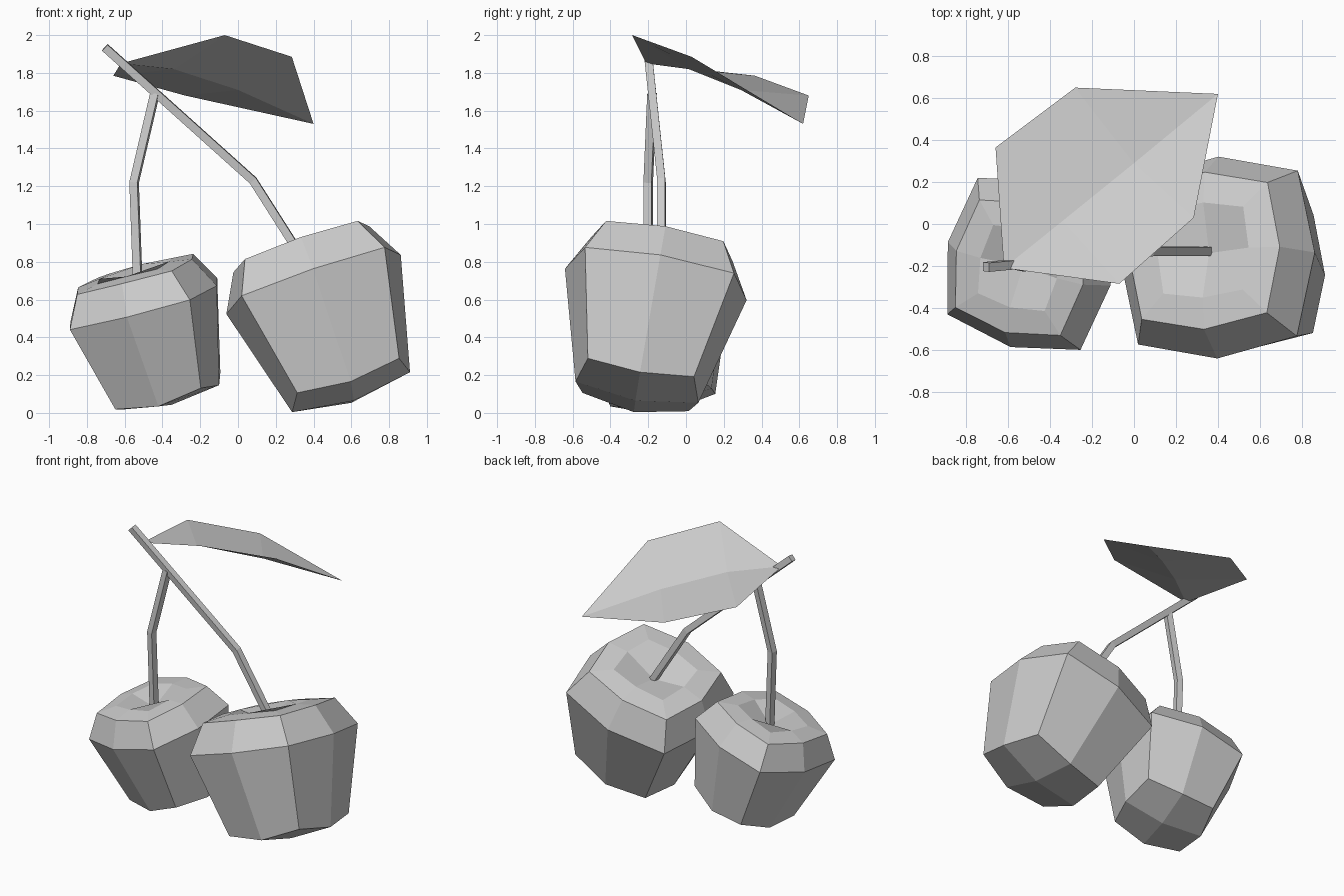
import bpy, bmesh
from math import sin, cos, radians
from mathutils import Vector, Matrix

if "Cube" in bpy.data.objects:
    bpy.data.objects.remove(bpy.data.objects["Cube"])


def make_object(name, verts, faces):
    mesh = bpy.data.meshes.new(name)
    mesh.from_pydata([tuple(v) for v in verts], [], faces)
    bm = bmesh.new()
    bm.from_mesh(mesh)
    bmesh.ops.recalc_face_normals(bm, faces=bm.faces)
    bm.to_mesh(mesh)
    bm.free()
    obj = bpy.data.objects.new(name, mesh)
    bpy.context.collection.objects.link(obj)
    return obj


# Rounded-square rings: corner half-width, side-middle half-width, height, middle height
RINGS = [
    (0.285, 0.33, -0.57, -0.612),
    (0.40, 0.488, 0.0, 0.0),
    (0.315, 0.38, 0.195, 0.20),
    (0.20, 0.23, 0.215, 0.22),
]
BOTTOM, DIMPLE = -0.66, 0.13
DIRS = [(-1, -1), (0, -1), (1, -1), (1, 0), (1, 1), (0, 1), (-1, 1), (-1, 0)]


def cherry(name, center, x_axis, z_axis, size):
    verts, faces = [], []
    for corner, middle, h, mid_h in RINGS:
        for x, y in DIRS:
            is_corner = x * y != 0
            r = corner if is_corner else middle
            verts.append(Vector((x * r, y * r, h if is_corner else mid_h)))
    for k in range(len(RINGS) - 1):
        for i in range(8):
            j = (i + 1) % 8
            faces.append((8 * k + i, 8 * k + j, 8 * k + 8 + j, 8 * k + 8 + i))
    # Bottom and stem dimple: four quads round a centre point
    for base, h in ((0, BOTTOM), (8 * (len(RINGS) - 1), DIMPLE)):
        c = len(verts)
        verts.append(Vector((0, 0, h)))
        for i in (0, 2, 4, 6):
            faces.append((base + (i - 1) % 8, base + i, base + i + 1, c))
    # Tilted frame of this cherry
    z = Vector(z_axis).normalized()
    y = z.cross(Vector(x_axis)).normalized()
    x = y.cross(z)
    frame = Matrix((x, y, z)).transposed()
    c = Vector(center)
    return make_object(name, [c + frame @ v * size for v in verts], faces)


def stem(name, path, width, twist):
    pts = [Vector(p) for p in path]
    segs = [(b - a).normalized() for a, b in zip(pts, pts[1:])]
    verts, faces = [], []
    for i, p in enumerate(pts):
        t = (segs[max(i - 1, 0)] + segs[min(i, len(segs) - 1)]).normalized()
        u = t.cross(Vector((0, 1, 0))).normalized()
        v = u.cross(t)
        for q in range(4):
            a = radians(45 + 90 * q + twist)
            verts.append(p + (u * cos(a) + v * sin(a)) * width * 0.707)
    for k in range(len(pts) - 1):
        for i in range(4):
            j = (i + 1) % 4
            faces.append((4 * k + i, 4 * k + j, 4 * k + 4 + j, 4 * k + 4 + i))
    n = len(verts)
    faces += [(0, 1, 2, 3), (n - 4, n - 3, n - 2, n - 1)]
    return make_object(name, verts, faces)


# Fruit
cherry("large_cherry", (0.40, -0.16, 0.68), (0.945, 0.05, 0.32), (-0.324, 0.163, 0.931), 1.0)
cherry("small_cherry", (-0.50, -0.19, 0.577), (0.938, -0.251, 0.236), (-0.267, -0.11, 0.957), 0.845)

# Stems
stem("main_stem", [(0.36, -0.13, 0.79), (0.08, -0.13, 1.23), (-0.705, -0.205, 1.935)], 0.043, 5)
stem("side_stem", [(-0.53, -0.20, 0.67), (-0.55, -0.20, 1.22), (-0.44, -0.18, 1.69)], 0.043, 12)

# Leaf: midrib with two points on each side
leaf_points = [
    (-0.62, -0.21, 1.85), (-0.34, 0.015, 1.82), (0.0, 0.29, 1.71), (0.40, 0.62, 1.53),
    (-0.66, 0.365, 1.785), (-0.28, 0.65, 1.68),
    (-0.07, -0.285, 2.0), (0.285, 0.03, 1.885),
]
make_object("leaf", leaf_points, [
    (0, 1, 4), (1, 2, 5, 4), (2, 3, 5),
    (1, 0, 6), (2, 1, 6, 7), (3, 2, 7),
])
